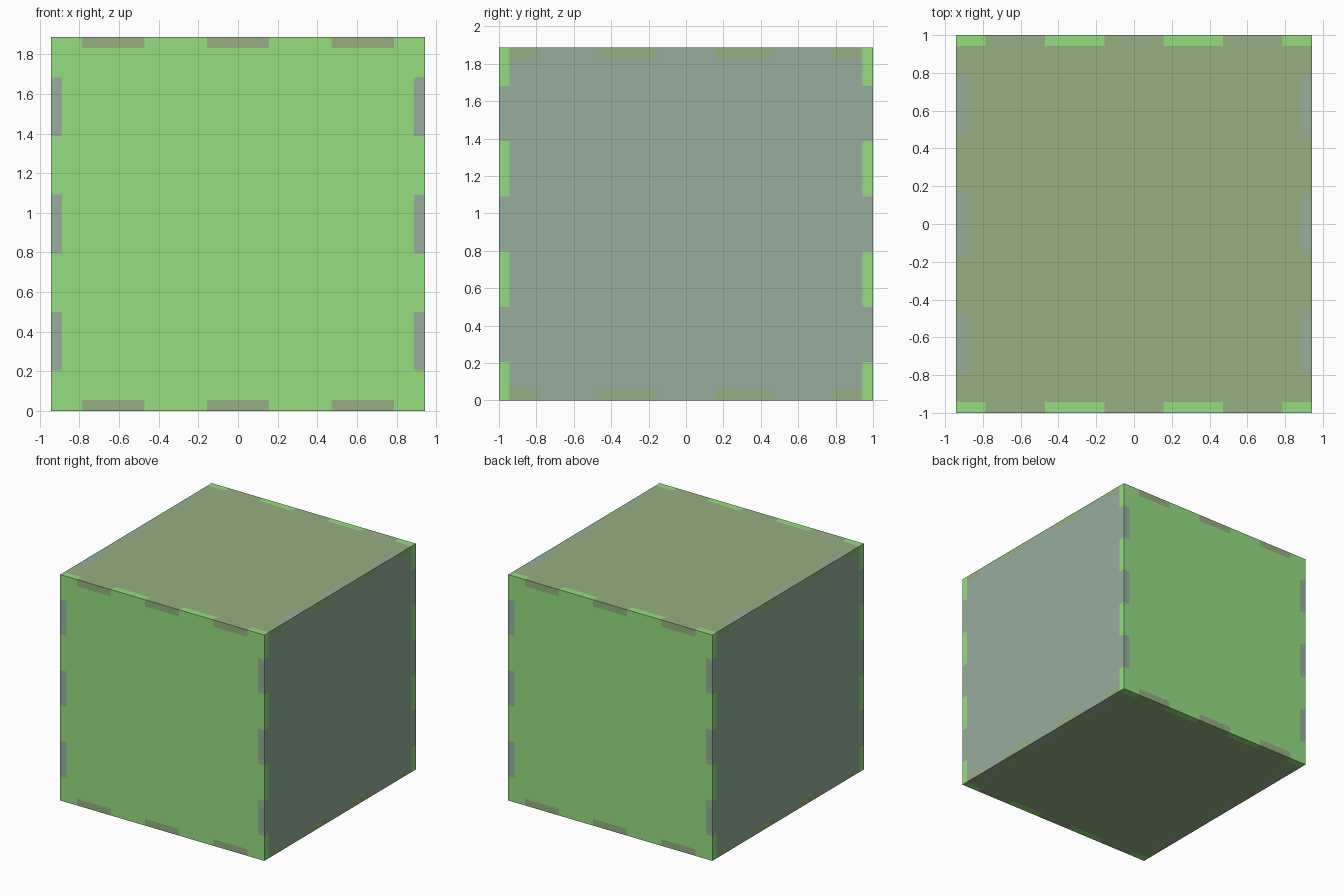
import bpy, bmesh
from mathutils import Matrix, Vector

if "Cube" in bpy.data.objects:
    bpy.data.objects.remove(bpy.data.objects["Cube"])

# Outer size of the finger-jointed box and sheet thickness
T = 0.0566
W, D, H = 1.8868, 2.0, 1.8868
DI, HI = D - 2 * T, H - 2 * T
PX, PY, PZ = W / 6, DI / 6, HI / 6      # finger pitch along each axis


def material(name, rgb):
    m = bpy.data.materials.new(name)
    m.diffuse_color = (*rgb, 1)
    m.use_nodes = True
    m.node_tree.nodes["Principled BSDF"].inputs["Base Color"].default_value = m.diffuse_color
    return m


def outline(w, h, pu, pv, du, dv):
    """Rectangle w x h with three fingers per edge: du/dv > 0 is a tab, < 0 a notch.
    pu, du: edges running along u; pv, dv: edges running along v."""
    pts = []
    edges = [((0, -1), (1, 0), w, h, pu, du), ((1, 0), (0, 1), h, w, pv, dv),
             ((0, 1), (-1, 0), w, h, pu, du), ((-1, 0), (0, -1), h, w, pv, dv)]
    for n, a, length, across, p, d in edges:
        n, a = Vector(n), Vector(a)
        pts.append(n * across / 2 - a * length / 2)
        for c in (-2 * p, 0, 2 * p):
            for s, off in ((-p / 2, 0), (-p / 2, d), (p / 2, d), (p / 2, 0)):
                pts.append(n * (across / 2 + off) + a * (c + s))
    return pts


def panel(name, pts, u, v, centre, mat):
    """Extrude the outline by the sheet thickness, centred on its plane."""
    u, v = Vector(u), Vector(v)
    n = u.cross(v)
    bm = bmesh.new()
    face = bm.faces.new([bm.verts.new((p.x, p.y, -T / 2)) for p in pts])
    ext = bmesh.ops.extrude_face_region(bm, geom=[face])
    bmesh.ops.translate(bm, vec=(0, 0, T),
                        verts=[g for g in ext["geom"] if isinstance(g, bmesh.types.BMVert)])
    bm.transform(Matrix((u, v, n)).transposed().to_4x4())
    bmesh.ops.recalc_face_normals(bm, faces=bm.faces)
    mesh = bpy.data.meshes.new(name)
    bm.to_mesh(mesh)
    bm.free()
    mesh.materials.append(mat)
    ob = bpy.data.objects.new(name, mesh)
    ob.location = centre
    bpy.context.collection.objects.link(ob)


green = material("green", (0.30, 0.73, 0.22))
blue_grey = material("blue_grey", (0.30, 0.43, 0.33))
olive = material("olive", (0.30, 0.43, 0.22))

# Front and back: notched on every edge
wall = outline(W, H, PX, PZ, -T, -T)
# Sides: tabs on every edge
side = outline(DI, HI, PY, PZ, T, T)
# Top and bottom: tabs into front and back, notches for the sides
lid = outline(W, DI, PX, PY, T, -T)

for s, wall_name, side_name in ((-1, "front_panel", "left_panel"),
                                (1, "back_panel", "right_panel")):
    panel(wall_name, wall, (1, 0, 0), (0, 0, 1), (0, s * (D - T) / 2, H / 2), green)
    panel(side_name, side, (0, 1, 0), (0, 0, 1), (s * (W - T) / 2, 0, H / 2), blue_grey)
panel("bottom_panel", lid, (1, 0, 0), (0, 1, 0), (0, 0, T / 2), olive)
panel("top_panel", lid, (1, 0, 0), (0, 1, 0), (0, 0, H - T / 2), olive)
